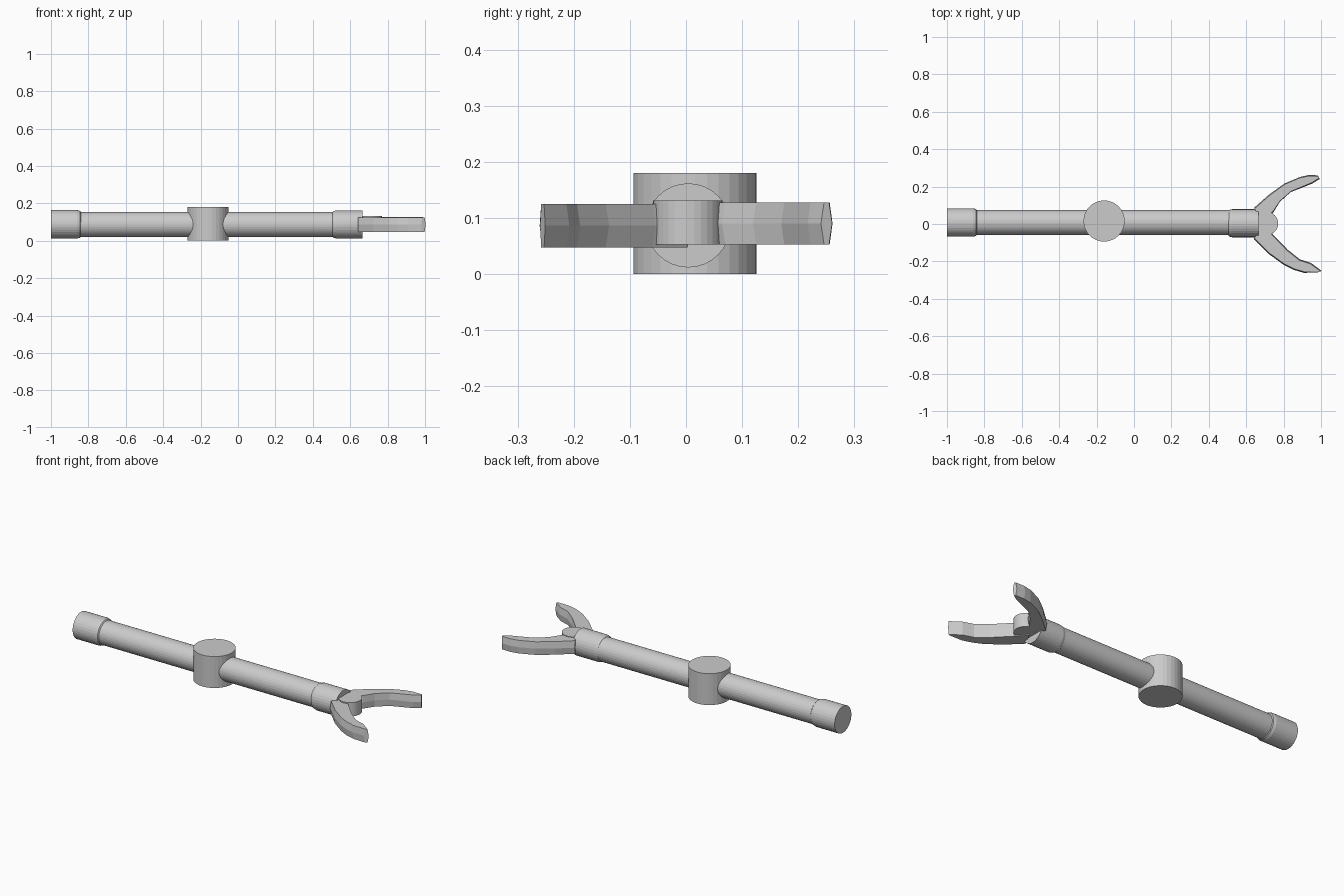
import bpy, bmesh
from math import cos, sin, pi

if "Cube" in bpy.data.objects:
    bpy.data.objects.remove(bpy.data.objects["Cube"])

SIDES = 32


def finish(name, bm):
    bmesh.ops.recalc_face_normals(bm, faces=bm.faces)
    mesh = bpy.data.meshes.new(name)
    bm.to_mesh(mesh)
    bm.free()
    obj = bpy.data.objects.new(name, mesh)
    bpy.context.collection.objects.link(obj)
    return obj


def loft(name, rings):
    """Skin closed rings of points and cap both ends."""
    bm = bmesh.new()
    loops = [[bm.verts.new(p) for p in ring] for ring in rings]
    n = len(loops[0])
    for a, b in zip(loops, loops[1:]):
        for i in range(n):
            j = (i + 1) % n
            bm.faces.new((a[i], a[j], b[j], b[i]))
    bm.faces.new(loops[0][::-1])
    bm.faces.new(loops[-1])
    return finish(name, bm)


def turned_x(name, profile, y, z):
    angles = [2 * pi * i / SIDES for i in range(SIDES)]
    return loft(name, [[(x, y + r * cos(a), z + r * sin(a)) for a in angles]
                       for x, r in profile])


def upright(name, x, y, r, z0, z1):
    angles = [2 * pi * i / SIDES for i in range(SIDES)]
    return loft(name, [[(x + r * cos(a), y + r * sin(a), z) for a in angles]
                       for z in (z0, z1)])


def prong(name, outer, inner, z0, z1):
    """Curved bar: paired edge points, bulging slightly at mid height."""
    zm = (z0 + z1) / 2
    rings = []
    for (ox, oy), (ix, iy) in zip(outer, inner):
        dx, dy = ox - ix, oy - iy
        d = (dx * dx + dy * dy) ** 0.5
        bx, by = 0.006 * dx / d, 0.006 * dy / d
        rings.append([(ox, oy, z0), (ox + bx, oy + by, zm), (ox, oy, z1),
                      (ix, iy, z1), (ix - bx, iy - by, zm), (ix, iy, z0)])
    return loft(name, rings)


# Long rod with a thicker sleeve at each end
turned_x("rod", [(-0.98, 0.067), (0.65, 0.067)], 0.008, 0.087)
turned_x("rear_sleeve", [(-1.0, 0.076), (-0.86, 0.076), (-0.845, 0.072),
                         (-0.84, 0.066)], 0.008, 0.088)
turned_x("front_sleeve", [(0.505, 0.066), (0.51, 0.071), (0.525, 0.075),
                          (0.665, 0.075)], 0.004, 0.087)

# Upright hub around the rod
upright("hub", -0.16, 0.016, 0.11, 0.0, 0.18)

# Claw pivot
upright("claw_pivot", 0.709, 0.003, 0.062, 0.053, 0.131)

# Two opposed claw prongs
prong("left_prong",
      [(0.645, 0.082), (0.724, 0.152), (0.804, 0.211), (0.884, 0.246),
       (0.932, 0.256), (0.986, 0.255)],
      [(0.68, 0.01), (0.745, 0.07), (0.782, 0.125), (0.84, 0.175),
       (0.893, 0.209), (0.954, 0.224), (0.99, 0.246)][:4]
      + [(0.952, 0.222), (0.99, 0.246)], 0.053, 0.128)
prong("right_prong",
      [(0.643, -0.076), (0.724, -0.156), (0.804, -0.214), (0.857, -0.24),
       (0.911, -0.256), (0.985, -0.258)],
      [(0.685, 0.003), (0.74, -0.06), (0.82, -0.143), (0.884, -0.194),
       (0.943, -0.213), (0.998, -0.253)], 0.048, 0.125)
